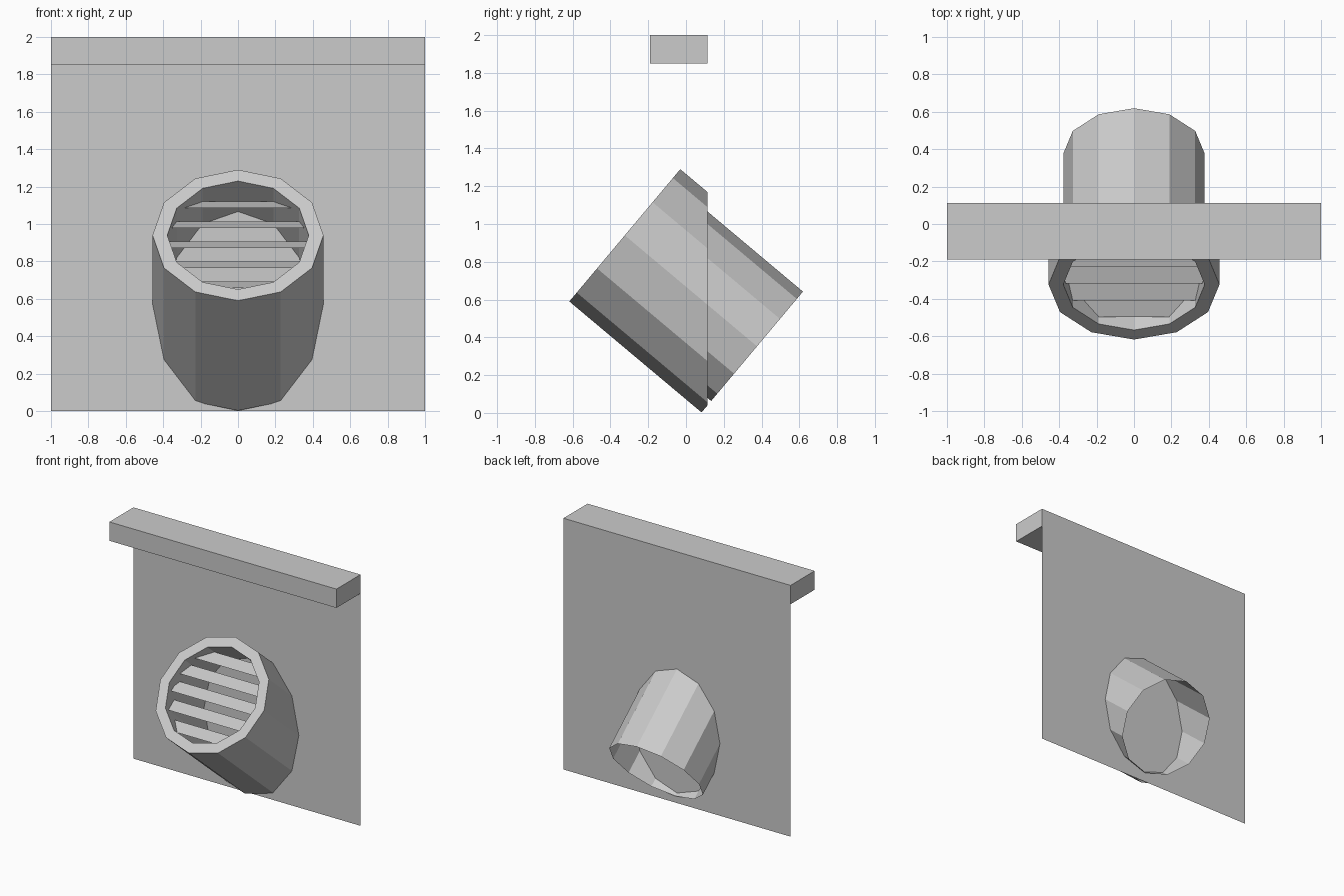
import bpy, bmesh, math
from mathutils import Vector

cube = bpy.data.objects.get("Cube")
if cube:
    bpy.data.objects.remove(cube, do_unlink=True)

WALL_Y = 0.113
SIDES = 12
R_OUT, R_IN, LENGTH = 0.457, 0.378, 0.914
TILT = math.radians(40)
MOUTH = Vector((0, -0.324, 0.94))
UP = Vector((0, math.sin(TILT), math.cos(TILT)))      # across the mouth
AXIS = Vector((0, math.cos(TILT), -math.sin(TILT)))   # down the pipe

grey = bpy.data.materials.new("plain_grey")
grey.use_nodes = True
colour = (0.6, 0.6, 0.6, 1)
grey.diffuse_color = colour
grey.node_tree.nodes["Principled BSDF"].inputs["Base Color"].default_value = colour


def place(x, v, u):
    """Pipe coordinates to world."""
    return MOUTH + Vector((x, 0, 0)) + UP * v + AXIS * u


def finish(name, bm):
    mesh = bpy.data.meshes.new(name)
    bm.to_mesh(mesh)
    bm.free()
    mesh.materials.append(grey)
    obj = bpy.data.objects.new(name, mesh)
    bpy.context.collection.objects.link(obj)
    return obj


def loop(bm, radius, u):
    angles = [math.tau * i / SIDES for i in range(SIDES)]
    return [bm.verts.new(place(radius * math.sin(a), radius * math.cos(a), u)) for a in angles]


def bridge(bm, a, b):
    for i in range(len(a)):
        j = (i + 1) % len(a)
        bm.faces.new((a[i], a[j], b[j], b[i]))


def half_width(v):
    """Half the width of the inner polygon at height v."""
    step = math.tau / SIDES
    a = math.acos(max(-1, min(1, v / R_IN)))
    k = min(int(a / step), SIDES // 2 - 1)
    v0, v1 = (R_IN * math.cos(step * n) for n in (k, k + 1))
    x0, x1 = (R_IN * math.sin(step * n) for n in (k, k + 1))
    return x0 + (x1 - x0) * (v - v0) / (v1 - v0)


# Wall sheet
bm = bmesh.new()
bm.faces.new([bm.verts.new((x, WALL_Y, z)) for x, z in ((-1, 0), (1, 0), (1, 2), (-1, 2))])
finish("wall", bm)

# Ledge along the top of the wall, open where it meets the wall
bm = bmesh.new()
bmesh.ops.create_cube(bm, size=1)
depth = WALL_Y + 0.19
bmesh.ops.scale(bm, vec=(2, depth, 0.15), verts=bm.verts)
bmesh.ops.translate(bm, vec=(0, WALL_Y - depth / 2, 1.925), verts=bm.verts)
back = [f for f in bm.faces if f.normal.y > 0.9]
bmesh.ops.delete(bm, geom=back, context='FACES')
finish("top_ledge", bm)

# Outer sleeve with its rims, trimmed flush with the wall
bm = bmesh.new()
rings = [loop(bm, r, u) for r, u in ((R_IN, 0), (R_OUT, 0), (R_OUT, LENGTH), (R_IN, LENGTH))]
for a, b in zip(rings, rings[1:]):
    bridge(bm, a, b)
bmesh.ops.recalc_face_normals(bm, faces=bm.faces)
bmesh.ops.bisect_plane(bm, geom=bm.verts[:] + bm.edges[:] + bm.faces[:],
                       plane_co=(0, WALL_Y, 0), plane_no=(0, 1, 0), clear_outer=True)
finish("outer_sleeve", bm)

# Inner pipe running through to the back
bm = bmesh.new()
bridge(bm, loop(bm, R_IN, 0), loop(bm, R_IN, LENGTH))
bmesh.ops.recalc_face_normals(bm, faces=bm.faces)
finish("inner_pipe", bm)

# Slanted grille slats fitted inside the mouth
for k in range(-2, 3):
    bm = bmesh.new()
    rows = []
    for t in (-1, 0, 1):
        v = 0.14 * k + 0.048 * t
        w = half_width(v)
        u = 0.079 + 0.031 * t
        rows.append([bm.verts.new(place(x, v, u)) for x in (-w, w)])
    for a, b in zip(rows, rows[1:]):
        bm.faces.new((a[0], a[1], b[1], b[0]))
    finish(f"grille_slat_{k + 3}", bm)
